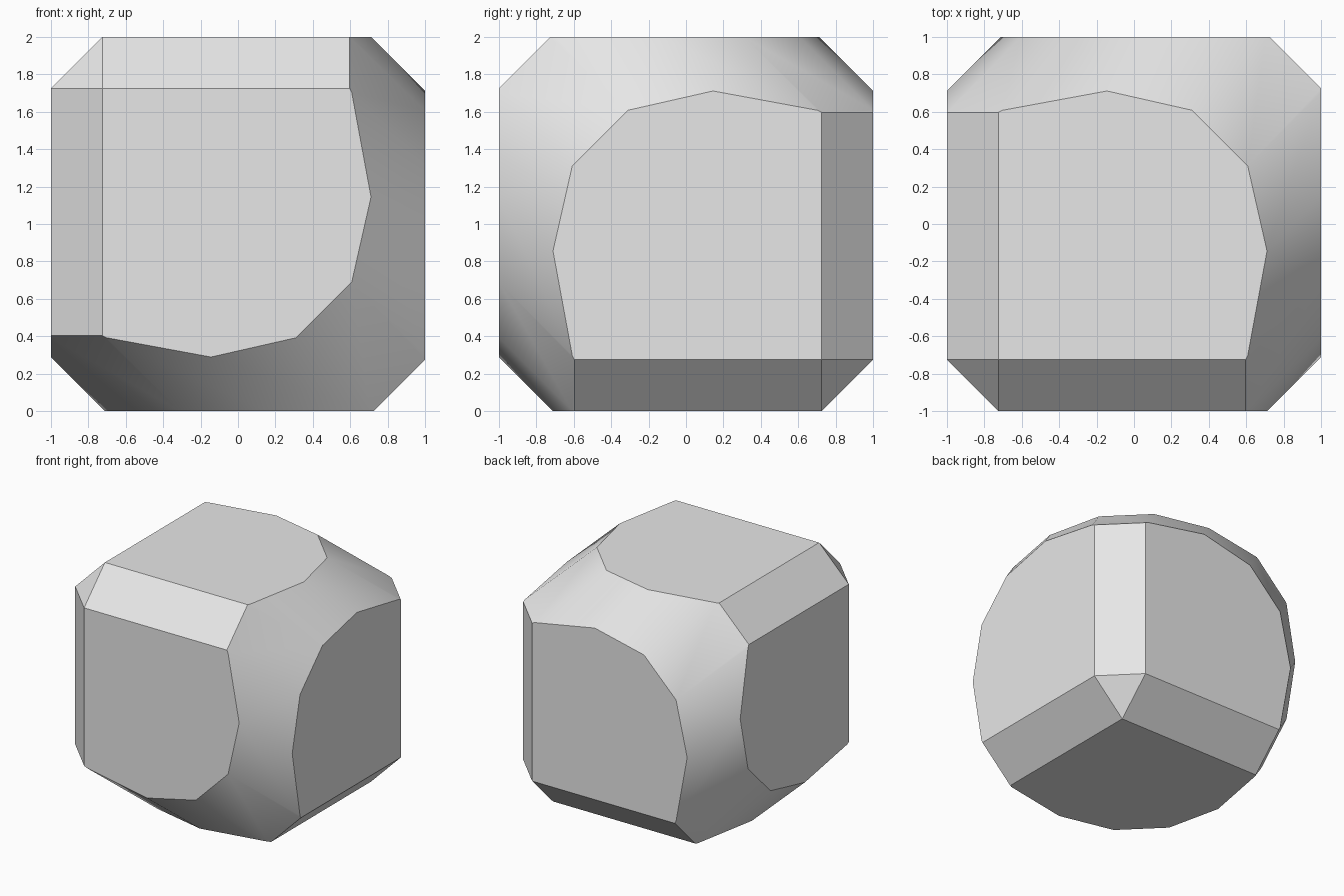
import bpy, bmesh, math
from mathutils import Vector, Matrix

if "Cube" in bpy.data.objects:
    bpy.data.objects.remove(bpy.data.objects["Cube"], do_unlink=True)

SIDES = 18        # facets of the round trim
RADIUS = 1.21     # radius of the round trim
CHAMFER = 0.275   # width cut off each cube edge

# Single plain material
grey = bpy.data.materials.new("light grey")
grey.use_nodes = True
colour = (0.8, 0.8, 0.8, 1)
grey.diffuse_color = colour
grey.node_tree.nodes["Principled BSDF"].inputs["Base Color"].default_value = colour

# Chamfered cube
bm = bmesh.new()
bmesh.ops.create_cube(bm, size=2)
bmesh.ops.bevel(bm, geom=bm.edges[:], offset=CHAMFER, offset_type='OFFSET',
                segments=1, profile=0.5, affect='EDGES')

# Trim it to a many-sided prism running along one body diagonal
axis = Vector((-1, -1, 1)).normalized()
start = Vector((1, 0, 1)).normalized()
step = 2 * math.pi / SIDES
apothem = RADIUS * math.cos(step / 2)
for i in range(SIDES):
    normal = Matrix.Rotation((i + 0.5) * step, 3, axis) @ start
    cut = bmesh.ops.bisect_plane(bm, geom=bm.verts[:] + bm.edges[:] + bm.faces[:],
                                 dist=1e-5, plane_co=normal * apothem,
                                 plane_no=normal, clear_outer=True)
    rim = [e for e in cut["geom_cut"]
           if isinstance(e, bmesh.types.BMEdge) and e.is_boundary]
    bmesh.ops.edgeloop_fill(bm, edges=rim)

# Finish and stand it on the ground
bmesh.ops.remove_doubles(bm, verts=bm.verts[:], dist=1e-4)
bmesh.ops.recalc_face_normals(bm, faces=bm.faces[:])
bmesh.ops.translate(bm, verts=bm.verts[:], vec=(0, 0, 1))
mesh = bpy.data.meshes.new("rounded_block")
bm.to_mesh(mesh)
bm.free()
mesh.materials.append(grey)
block = bpy.data.objects.new("rounded_block", mesh)
bpy.context.collection.objects.link(block)

# Smooth round band, crisp flat faces
bpy.ops.object.select_all(action='DESELECT')
block.select_set(True)
bpy.context.view_layer.objects.active = block
bpy.ops.object.shade_smooth_by_angle(angle=math.radians(30))
